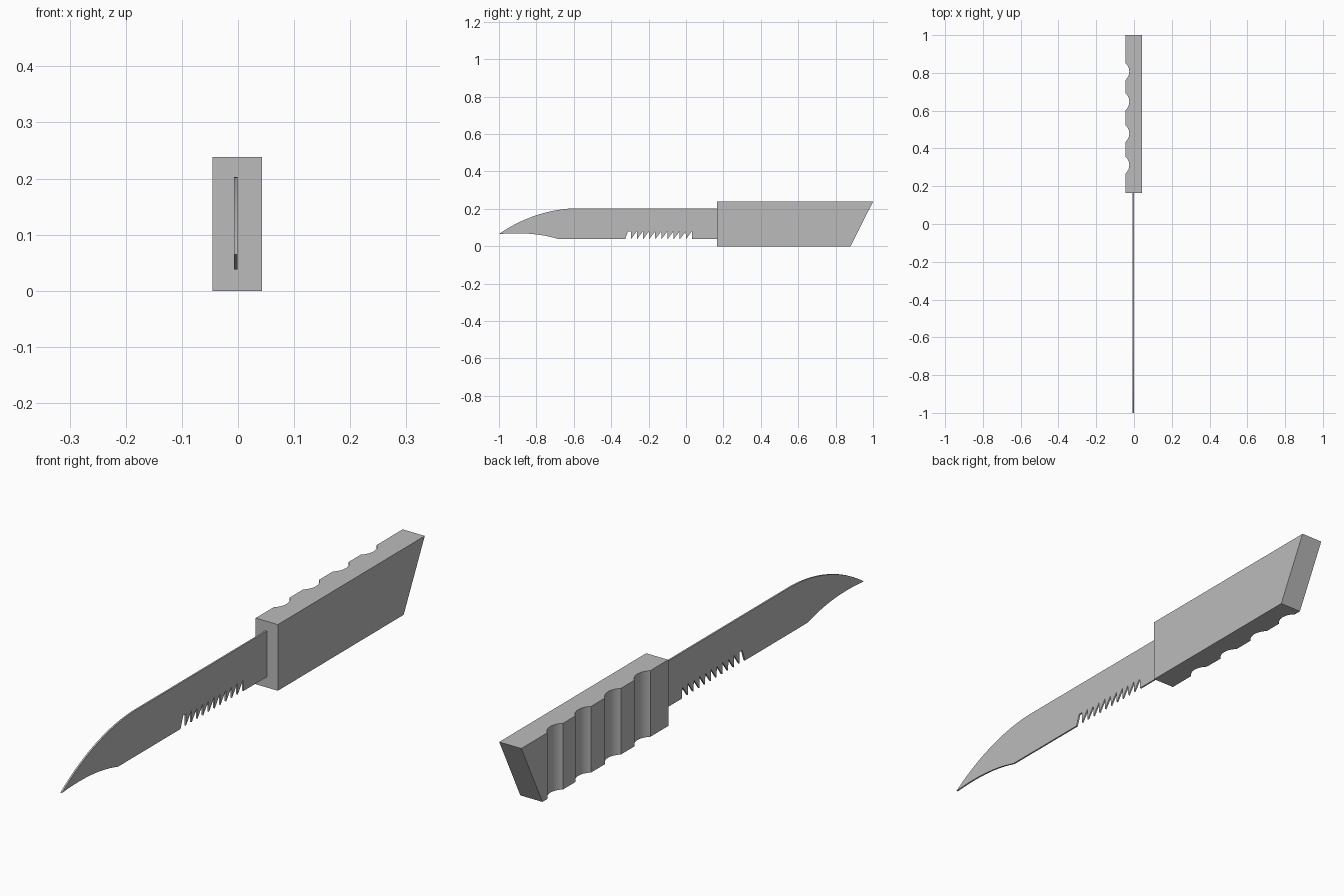
import bpy
import bmesh
import math
from mathutils import Vector
from mathutils.geometry import interpolate_bezier

cube = bpy.data.objects.get("Cube")
if cube:
    bpy.data.objects.remove(cube, do_unlink=True)

# One plain grey for the whole knife
grey = bpy.data.materials.new("plain_grey")
grey.use_nodes = True
colour = (0.5, 0.5, 0.5, 1)
grey.diffuse_color = colour
grey.node_tree.nodes["Principled BSDF"].inputs["Base Color"].default_value = colour


def prism(name, ring_a, ring_b):
    """Solid between two matching outlines."""
    bm = bmesh.new()
    a = [bm.verts.new(p) for p in ring_a]
    b = [bm.verts.new(p) for p in ring_b]
    bm.faces.new(a)
    bm.faces.new(b[::-1])
    for i in range(len(a)):
        j = (i + 1) % len(a)
        bm.faces.new((a[i], a[j], b[j], b[i]))
    bmesh.ops.recalc_face_normals(bm, faces=bm.faces)
    mesh = bpy.data.meshes.new(name)
    bm.to_mesh(mesh)
    bm.free()
    mesh.materials.append(grey)
    obj = bpy.data.objects.new(name, mesh)
    bpy.context.collection.objects.link(obj)
    bpy.ops.object.select_all(action='DESELECT')
    obj.select_set(True)
    bpy.context.view_layer.objects.active = obj
    bpy.ops.object.shade_smooth_by_angle(angle=math.radians(30))
    return obj


def curve(p0, h0, h1, p1, count=14):
    pts = interpolate_bezier(*[Vector((*p, 0)) for p in (p0, h0, h1, p1)], count)
    return [(p.x, p.y) for p in pts]


# Handle: straight block, finger grooves on one side, slanted butt
LEFT, RIGHT, FRONT, BACK, TOP = -0.045, 0.043, 0.165, 1.0, 0.238
BUTT_SLANT = 0.12
HALF, DEPTH, STEPS = 0.045, 0.02, 12
radius = (HALF ** 2 + DEPTH ** 2) / (2 * DEPTH)
sweep = math.asin(HALF / radius)
outline = [(LEFT, BACK), (RIGHT, BACK), (RIGHT, FRONT), (LEFT, FRONT)]
for centre in (0.312, 0.479, 0.648, 0.807):
    for i in range(STEPS + 1):
        t = sweep * (2 * i / STEPS - 1)
        outline.append((LEFT + DEPTH - radius * (1 - math.cos(t)),
                        centre + radius * math.sin(t)))
top = [(x, y, TOP) for x, y in outline]
bottom = [(x, y - BUTT_SLANT if y == BACK else y, 0) for x, y in outline]
prism("handle", top, bottom)

# Blade: clipped point, swept spine and a row of saw teeth
SPINE, EDGE, NOTCH = 0.203, 0.038, 0.08
TEETH, SAW_START, SAW_END = 10, -0.295, 0.032
tip = (-1.0, 0.065)
side = [(0.17, EDGE)]
pitch = (SAW_END - SAW_START) / TEETH
for i in range(TEETH):
    y = SAW_END - i * pitch
    side += [(y, EDGE), (y - 0.001, NOTCH), (y - pitch + 0.001, EDGE)]
side += [(SAW_START, NOTCH), (-0.31, NOTCH), (-0.325, EDGE)]
side += curve((-0.68, EDGE), (-0.78, 0.068), (-0.88, 0.075), tip)
side += curve(tip, (-0.88, 0.15), (-0.73, 0.2), (-0.59, SPINE))[1:]
side.append((0.17, SPINE))
prism("blade", [(-0.007, y, z) for y, z in side],
      [(-0.001, y, z) for y, z in side])
